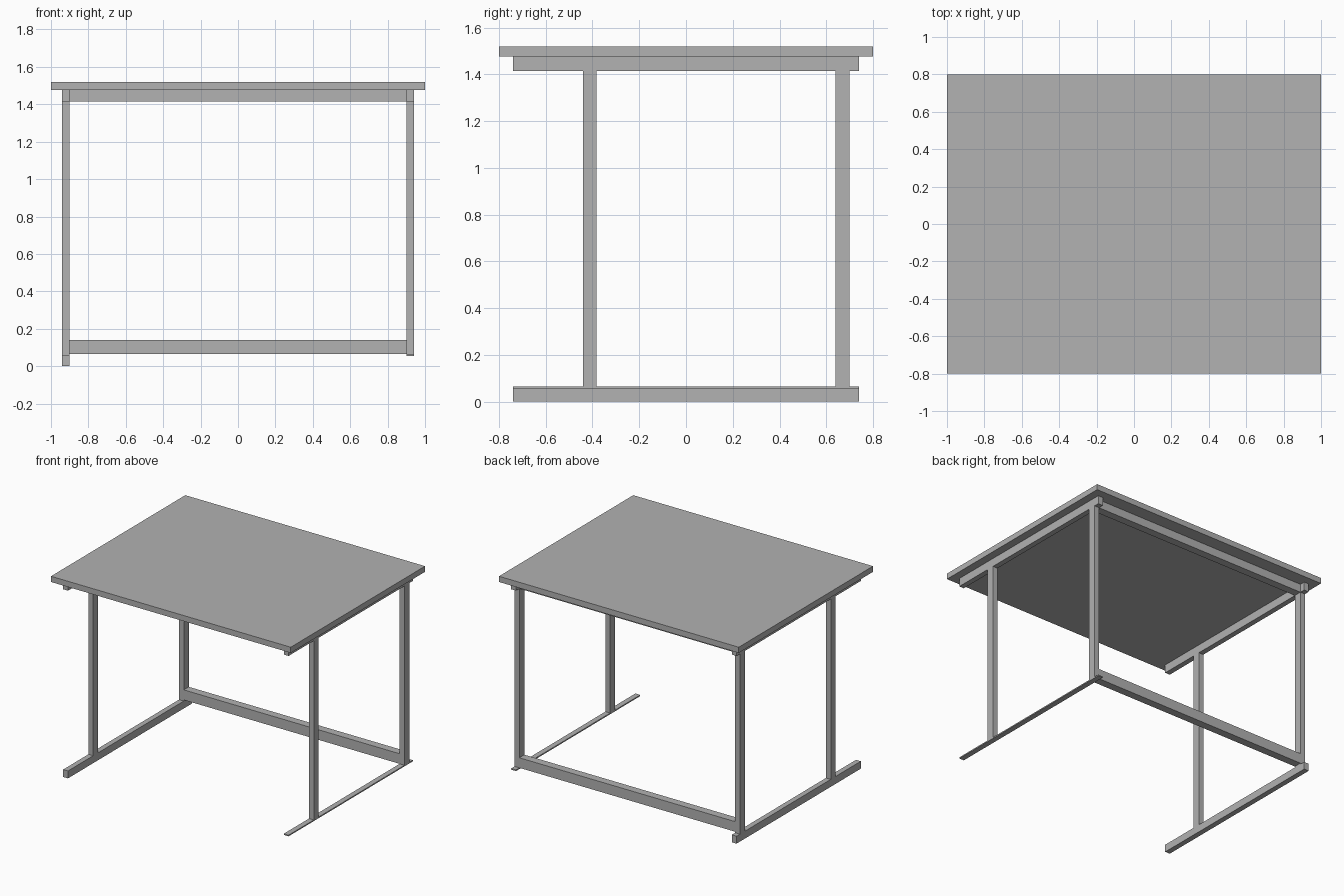
import bpy
import bmesh

cube = bpy.data.objects.get("Cube")
if cube:
    bpy.data.objects.remove(cube, do_unlink=True)

grey = bpy.data.materials.new("plain_grey")
grey.use_nodes = True
GREY = (0.445, 0.445, 0.445, 1)
grey.diffuse_color = GREY
grey.node_tree.nodes["Principled BSDF"].inputs["Base Color"].default_value = GREY


def box(name, xs, ys, zs):
    """Axis-aligned box spanning the given (low, high) ranges."""
    bm = bmesh.new()
    bmesh.ops.create_cube(bm, size=1)
    for v in bm.verts:
        v.co = [r[0] if c < 0 else r[1] for c, r in zip(v.co, (xs, ys, zs))]
    mesh = bpy.data.meshes.new(name)
    bm.to_mesh(mesh)
    bm.free()
    mesh.materials.append(grey)
    obj = bpy.data.objects.new(name, mesh)
    bpy.context.collection.objects.link(obj)
    return obj


INNER, OUTER = 0.90, 0.94      # side frame, across x
REACH = 0.74                   # half length of feet and top rails
RAIL_Z = (1.415, 1.477)
FRONT_Y, BACK_Y = (-0.44, -0.382), (0.64, 0.70)

# Table top
box("table_top", (-1, 1), (-0.8, 0.8), (RAIL_Z[1], 1.52))

# Side frames: the right foot is a deep bar, the left foot a thin strip
for side, xs, foot_z in (
    ("right", (-OUTER, -INNER), (0, 0.056)),
    ("left", (INNER, OUTER), (0.055, 0.064)),
):
    box(side + "_foot", xs, (-REACH, REACH), foot_z)
    box(side + "_top_rail", xs, (-REACH, REACH), RAIL_Z)
    for place, ys in (("front", FRONT_Y), ("back", BACK_Y)):
        box(f"{side}_{place}_leg", xs, ys, (foot_z[1], RAIL_Z[0]))

# Cross beams joining the back legs
box("lower_back_beam", (-INNER, INNER), BACK_Y, (0.064, 0.14))
box("upper_back_beam", (-INNER, INNER), BACK_Y, RAIL_Z)
